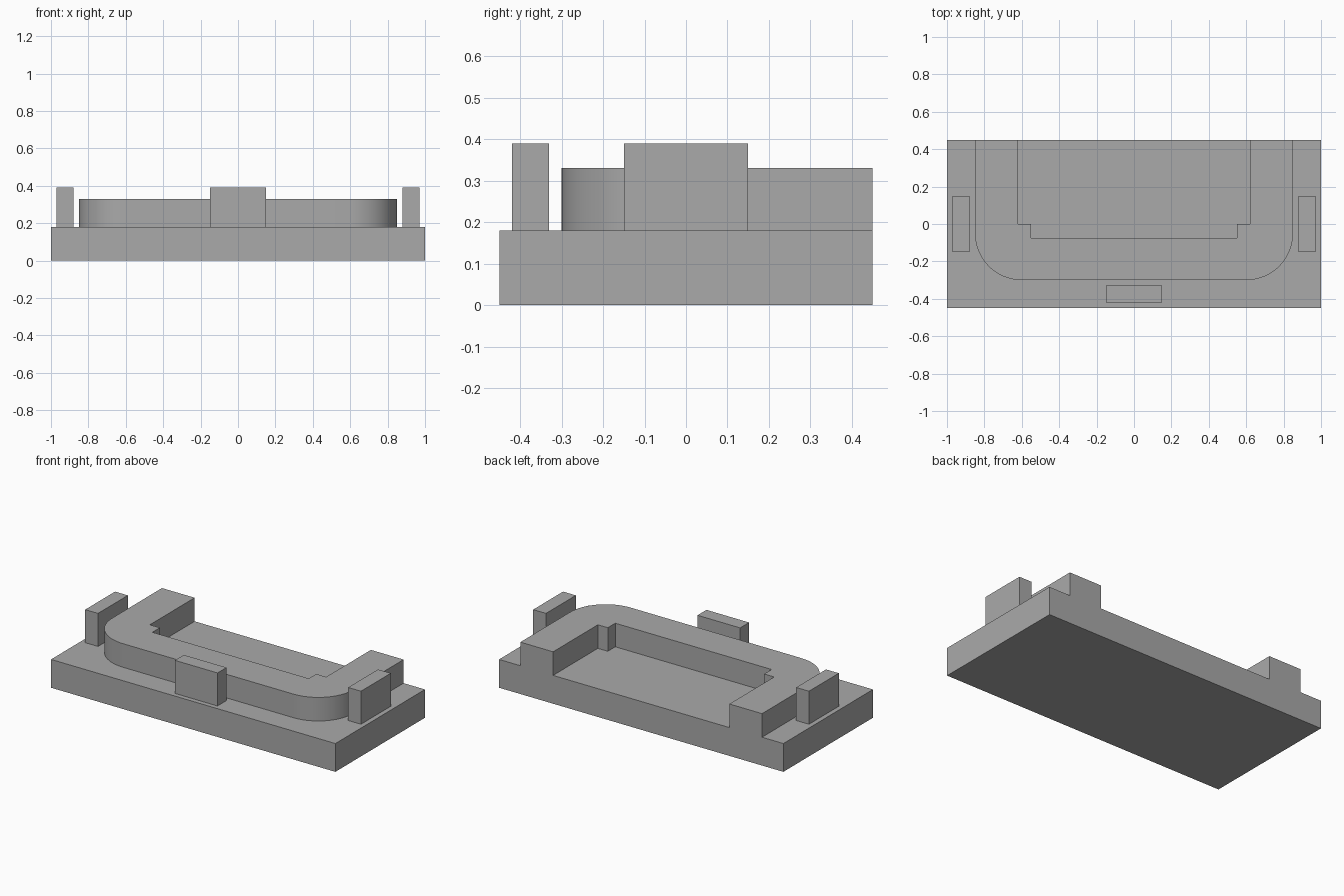
import bpy
import bmesh
from math import cos, sin, pi, radians

cube = bpy.data.objects.get("Cube")
if cube:
    bpy.data.objects.remove(cube, do_unlink=True)

GREY = (0.4, 0.4, 0.4, 1.0)
mat = bpy.data.materials.new("plain grey")
mat.use_nodes = True
mat.diffuse_color = GREY
mat.node_tree.nodes["Principled BSDF"].inputs["Base Color"].default_value = GREY

BASE_TOP, WALL_TOP, POST_TOP = 0.18, 0.33, 0.39


def extrude_profile(name, points, z0, z1):
    """Raise a closed plan outline into a solid between two heights."""
    bm = bmesh.new()
    face = bm.faces.new([bm.verts.new((x, y, z0)) for x, y in points])
    result = bmesh.ops.extrude_face_region(bm, geom=[face], use_keep_orig=True)
    top = [v for v in result["geom"] if isinstance(v, bmesh.types.BMVert)]
    bmesh.ops.translate(bm, verts=top, vec=(0, 0, z1 - z0))
    bmesh.ops.recalc_face_normals(bm, faces=bm.faces)
    mesh = bpy.data.meshes.new(name)
    bm.to_mesh(mesh)
    bm.free()
    mesh.materials.append(mat)
    obj = bpy.data.objects.new(name, mesh)
    bpy.context.collection.objects.link(obj)
    return obj


def block(name, x0, x1, y0, y1, z0, z1):
    return extrude_profile(name, [(x0, y0), (x1, y0), (x1, y1), (x0, y1)], z0, z1)


# Base slab
block("base_slab", -1, 1, -0.45, 0.45, 0, BASE_TOP)

# U-shaped wall: rounded outside corners, stepped inside corners, open back
R, STEPS = 0.25, 16
arc = [(0.6 + R * cos(a), -0.05 - R * sin(a))
       for a in (pi / 2 * i / STEPS for i in range(STEPS + 1))]
outer = [(0.85, 0.45)] + arc
inner = [(0.62, 0.45), (0.62, 0), (0.55, 0), (0.55, -0.075)]


def mirrored(points):
    return [(-x, y) for x, y in reversed(points)]


wall = extrude_profile("u_shaped_wall",
                       outer + mirrored(outer) + inner_left
                       if (inner_left := [(-x, y) for x, y in inner]) is None
                       else outer + mirrored(outer) + inner_left + inner[::-1],
                       BASE_TOP, WALL_TOP)
bpy.ops.object.select_all(action="DESELECT")
wall.select_set(True)
bpy.context.view_layer.objects.active = wall
bpy.ops.object.shade_smooth_by_angle(angle=radians(30))

# Upright stop blocks around the wall
block("front_stop", -0.15, 0.15, -0.42, -0.33, BASE_TOP, POST_TOP)
for name, s in (("left_stop", 1), ("right_stop", -1)):
    x0, x1 = sorted((s * 0.88, s * 0.97))
    block(name, x0, x1, -0.15, 0.15, BASE_TOP, POST_TOP)
